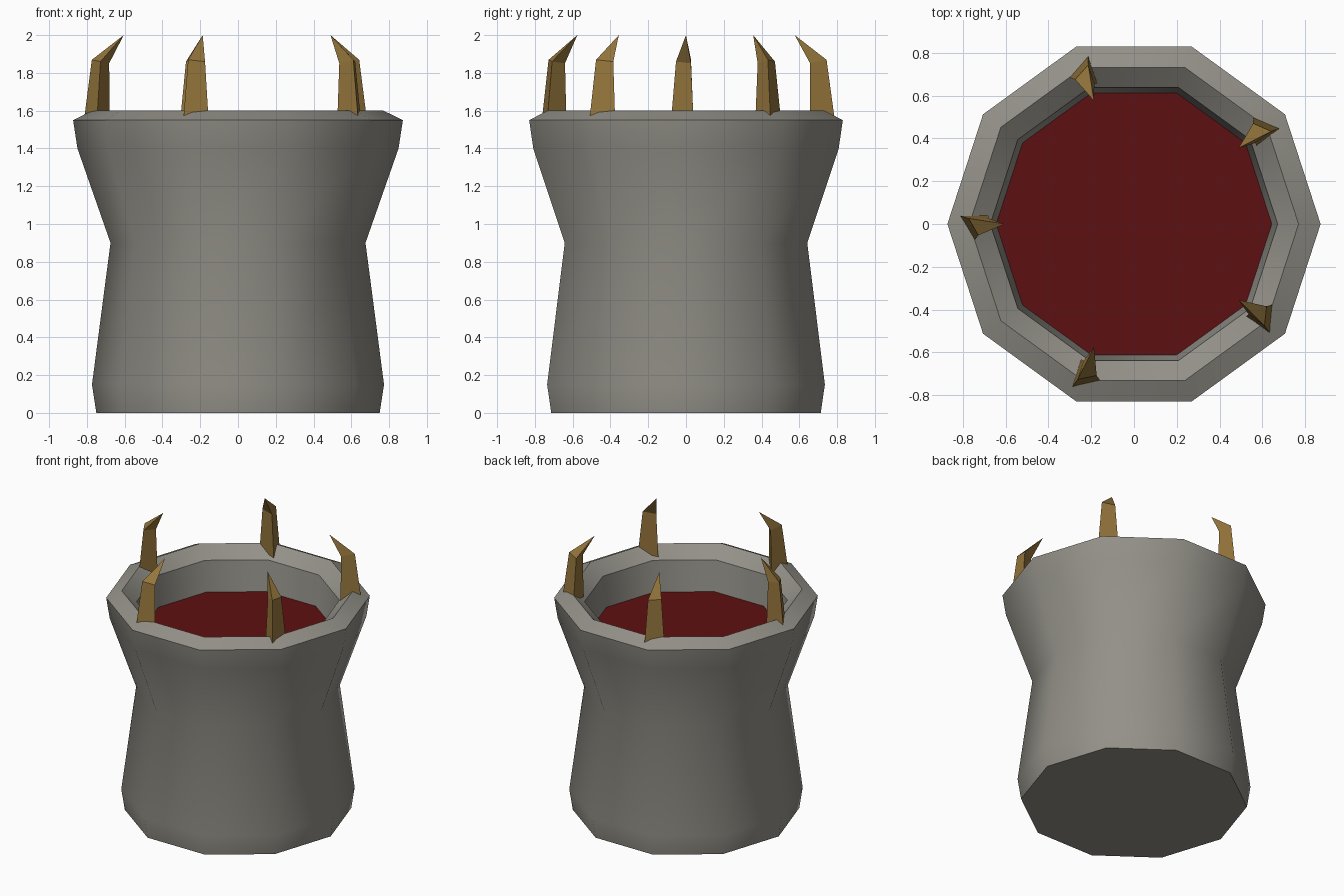
import bpy
import math

if "Cube" in bpy.data.objects:
    bpy.data.objects.remove(bpy.data.objects["Cube"])

SIDES = 10


def material(name, rgb):
    m = bpy.data.materials.new(name)
    m.diffuse_color = (*rgb, 1.0)
    m.use_nodes = True
    m.node_tree.nodes["Principled BSDF"].inputs["Base Color"].default_value = m.diffuse_color
    return m


stone = material("grey stone", (0.29, 0.28, 0.245))
horn = material("ochre horn", (0.30, 0.18, 0.045))
red = material("dark red liquid", (0.11, 0.005, 0.006))


def add_object(name, verts, faces, mat):
    mesh = bpy.data.meshes.new(name)
    mesh.from_pydata(verts, [], faces)
    mesh.materials.append(mat)
    obj = bpy.data.objects.new(name, mesh)
    bpy.context.collection.objects.link(obj)
    return obj


def ring(radius, z):
    return [(radius * math.cos(2 * math.pi * i / SIDES),
             radius * math.sin(2 * math.pi * i / SIDES), z) for i in range(SIDES)]


def bridge(n, levels):
    """Quads joining successive rings of n vertices."""
    return [(k * n + i, k * n + (i + 1) % n, (k + 1) * n + (i + 1) % n, (k + 1) * n + i)
            for k in range(levels - 1) for i in range(n)]


# Waisted ten-sided pot: outer wall, chamfered rim, then the inner wall
profile = [(0.75, 0.0), (0.773, 0.15), (0.675, 0.9), (0.85, 1.4), (0.873, 1.55),
           (0.77, 1.6), (0.672, 1.52), (0.62, 1.1)]
verts = [v for r, z in profile for v in ring(r, z)]
faces = bridge(SIDES, len(profile))
faces.append(tuple(reversed(range(SIDES))))                        # underside
faces.append(tuple(range(len(verts) - SIDES, len(verts))))         # inner floor
pot = add_object("pot", verts, faces, stone)
bpy.context.view_layer.objects.active = pot
pot.select_set(True)
bpy.ops.object.shade_smooth_by_angle(angle=math.radians(40))
pot.select_set(False)

# Liquid surface, its edge sunk into the inner wall
add_object("liquid", ring(0.655, 1.3), [tuple(range(SIDES))], red)


# Three-sided claws bent inward, on every second rim corner
def claw(index, angle):
    points = []
    for centre, radius, z, tilt in ((0.75, 0.083, 1.5, 0.0), (0.728, 0.053, 1.86, 0.2)):
        for deg in (90, 210, 330):
            u = radius * math.cos(math.radians(deg))
            v = radius * math.sin(math.radians(deg))
            points.append((centre + u, v, z + tilt * u))
    points.append((0.605, 0.0, 2.0))
    c, s = math.cos(angle), math.sin(angle)
    world = [(x * c - y * s, x * s + y * c, z) for x, y, z in points]
    sides = bridge(3, 2) + [(3, 4, 6), (4, 5, 6), (5, 3, 6), (2, 1, 0)]
    add_object(f"claw_{index}", world, sides, horn)


for k in range(5):
    claw(k + 1, math.radians(36 + 72 * k))
